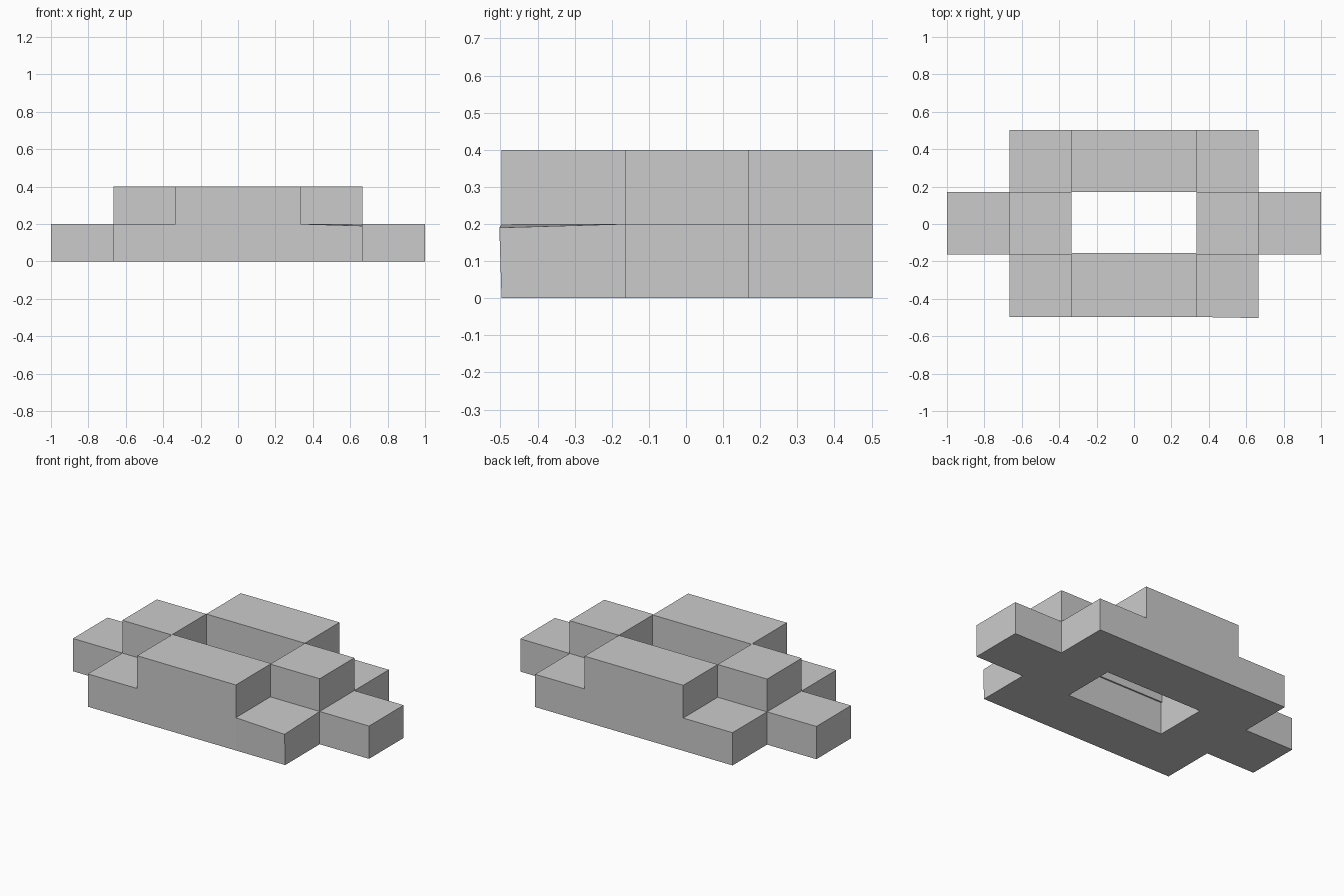
import bpy, bmesh
from mathutils import Vector

if "Cube" in bpy.data.objects:
    bpy.data.objects.remove(bpy.data.objects["Cube"])

# Grid lines shared by every block
XS = [-1, -2/3, -1/3, 1/3, 2/3, 1]
YS = [-0.497, -0.164, 0.170, 0.503]
ZS = [0, 0.2, 0.4]

# Plan of each layer, front row first (# = solid)
LAYERS = [
    [".###.", "##.##", ".###."],   # lower ring with end arms
    ["..#..", ".#.#.", "..#.."],   # raised blocks
]


def solid(i, j, k):
    return (0 <= k < 2 and 0 <= j < 3 and 0 <= i < 5
            and LAYERS[k][j][i] == "#")


def add_face(bm, cell, axis, side):
    """Add one side of a grid cell, wound outward."""
    u, v = (axis + 1) % 3, (axis + 2) % 3
    corners = []
    for a, b in ((0, 0), (1, 0), (1, 1), (0, 1)):
        c = list(cell)
        c[axis] += side
        c[u] += a
        c[v] += b
        corners.append(bm.verts.new((XS[c[0]], YS[c[1]], ZS[c[2]])))
    bm.faces.new(corners if side else corners[::-1])


def finish(bm, name):
    mesh = bpy.data.meshes.new(name)
    bm.to_mesh(mesh)
    bm.free()
    obj = bpy.data.objects.new(name, mesh)
    bpy.context.collection.objects.link(obj)
    return obj


# Stepped block body: only the exposed cell sides are built
bm = bmesh.new()
for k in range(2):
    for j in range(3):
        for i in range(5):
            if not solid(i, j, k):
                continue
            for axis in range(3):
                for side in (0, 1):
                    n = [i, j, k]
                    n[axis] += 2 * side - 1
                    if not solid(*n):
                        add_face(bm, (i, j, k), axis, side)
bmesh.ops.remove_doubles(bm, verts=bm.verts, dist=0.001)

# Slightly sagging front right corner
for v in bm.verts:
    if (v.co - Vector((2/3, YS[0], 0.2))).length < 0.01:
        v.co += Vector((0, -0.006, -0.01))
finish(bm, "stepped_body")

# Thin overhang on the front raised block inside the opening
bm = bmesh.new()
bmesh.ops.create_cube(bm, size=1)
bmesh.ops.scale(bm, vec=(2/3, 0.009, 0.2), verts=bm.verts)
bmesh.ops.translate(bm, vec=(0, YS[1] + 0.0045, 0.3), verts=bm.verts)
finish(bm, "inner_lip")
